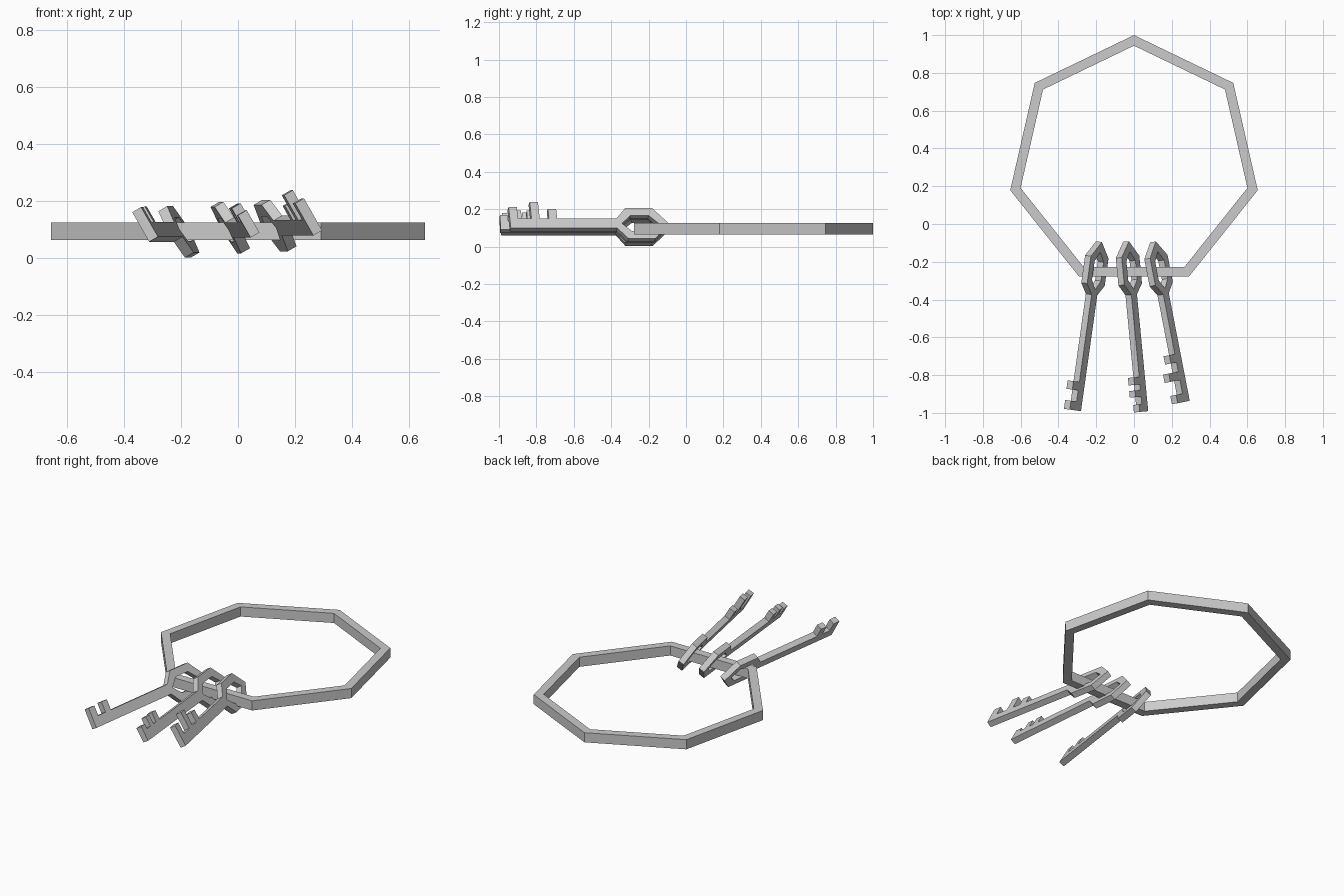
import bpy, bmesh
from math import radians, sin, cos, pi
from mathutils import Matrix, Vector

if "Cube" in bpy.data.objects:
    bpy.data.objects.remove(bpy.data.objects["Cube"])


def plate(name, outer, hole, thick, matrix):
    """Flat extruded outline with a hole, centred on its own plane."""
    cu = bpy.data.curves.new(name + "_profile", 'CURVE')
    cu.dimensions = '2D'
    cu.fill_mode = 'BOTH'
    cu.extrude = thick / 2
    for pts in (outer, hole):
        sp = cu.splines.new('POLY')
        sp.points.add(len(pts) - 1)
        for p, (x, y) in zip(sp.points, pts):
            p.co = (x, y, 0, 1)
        sp.use_cyclic_u = True
    tmp = bpy.data.objects.new(name + "_tmp", cu)
    bpy.context.collection.objects.link(tmp)
    bpy.context.view_layer.update()
    me = bpy.data.meshes.new_from_object(
        tmp.evaluated_get(bpy.context.evaluated_depsgraph_get()))
    bpy.data.objects.remove(tmp)
    bm = bmesh.new()
    bm.from_mesh(me)
    bmesh.ops.remove_doubles(bm, verts=bm.verts, dist=1e-5)
    bmesh.ops.recalc_face_normals(bm, faces=bm.faces)
    for f in bm.faces:
        f.smooth = False
    bm.to_mesh(me)
    bm.free()
    me.name = name
    ob = bpy.data.objects.new(name, me)
    ob.matrix_world = matrix
    bpy.context.collection.objects.link(ob)
    return ob


# Seven-sided ring
def heptagon(r):
    return [(r * sin(2 * pi * i / 7), r * cos(2 * pi * i / 7)) for i in range(7)]


plate("ring", heptagon(0.672), heptagon(0.616), 0.06,
      Matrix.Translation((0, 0.328, 0.095)))


# Key: hexagonal bow, straight shaft, teeth given as (start, end, reach)
def key(name, centre, yaw, length, teeth):
    w = 0.03
    outer = [(w, -0.128), (0.094, -0.073), (0.094, 0.073), (0, 0.155),
             (-0.094, 0.073), (-0.094, -0.073), (-w, -0.128), (-w, -length)]
    for start, end, reach in reversed(teeth):
        if end < length:
            outer.append((w, -end))
        outer += [(reach, -end), (reach, -start), (w, -start)]
    hole = [(0, -0.1), (0.048, -0.05), (0.048, 0.05),
            (0, 0.1), (-0.048, 0.05), (-0.048, -0.05)]
    m = (Matrix.Translation(Vector(centre)) @ Matrix.Rotation(radians(yaw), 4, 'Z')
         @ Matrix.Rotation(radians(-120), 4, 'Y'))
    plate(name, outer, hole, 0.036, m)


key("left_key", (-0.207, -0.247, 0.093), -8, 0.747,
    [(0.595, 0.64, 0.093), (0.70, 0.747, 0.09)])
key("middle_key", (-0.027, -0.247, 0.108), 5.5, 0.75,
    [(0.565, 0.605, 0.088), (0.635, 0.67, 0.088), (0.71, 0.75, 0.06)])
key("right_key", (0.13, -0.247, 0.115), 11, 0.708,
    [(0.45, 0.495, 0.09), (0.545, 0.59, 0.133), (0.663, 0.708, 0.1)])
